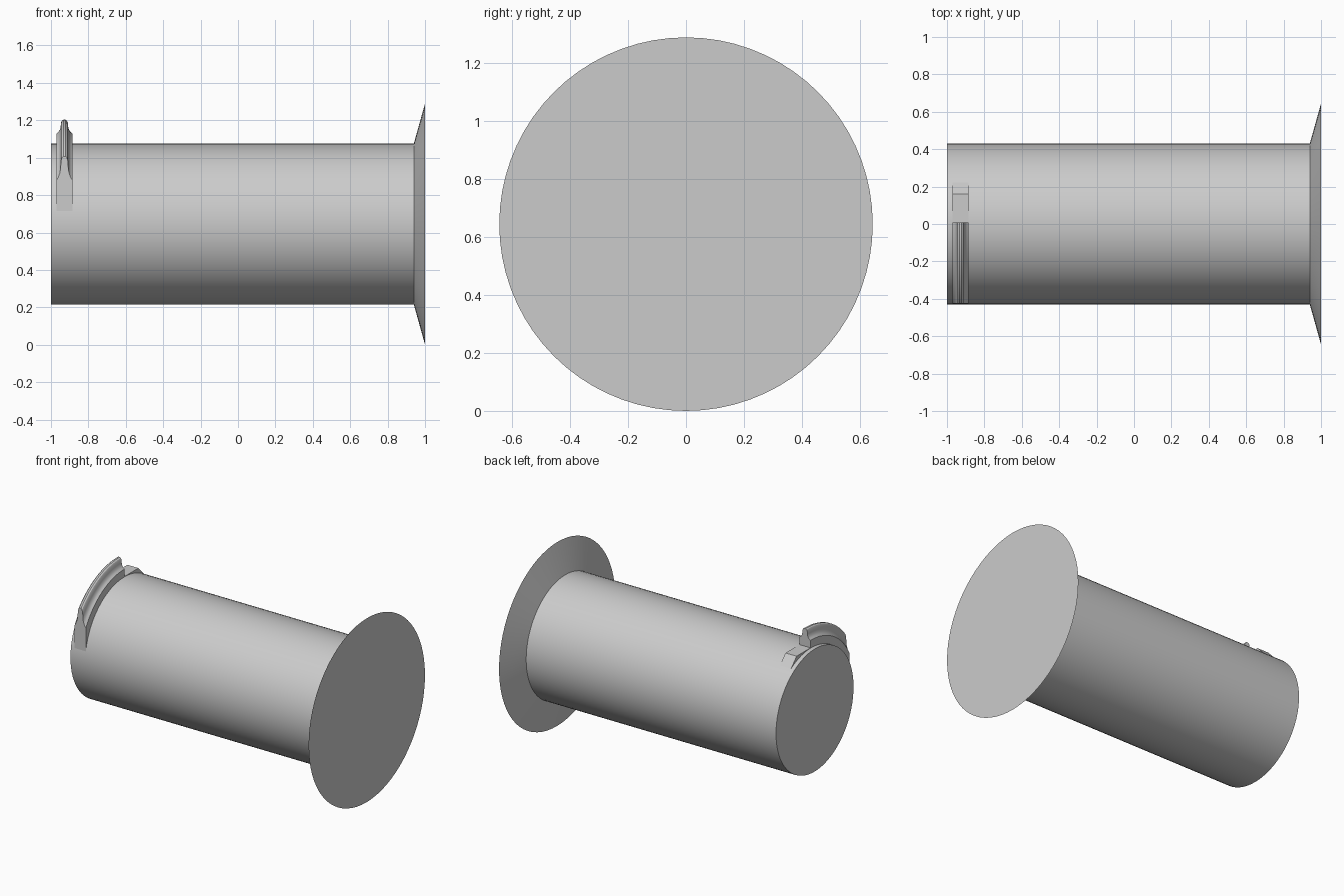
import bpy, bmesh, math

cube = bpy.data.objects.get("Cube")
if cube:
    bpy.data.objects.remove(cube, do_unlink=True)

AXIS_Z = 0.645      # height of the barrel axis
RADIUS = 0.43
BAND_X = -0.928     # centre of the clip band
HALF = 0.043        # half its width

grey = bpy.data.materials.new("light_grey")
grey.use_nodes = True
grey.diffuse_color = (0.6, 0.6, 0.6, 1)
grey.node_tree.nodes["Principled BSDF"].inputs["Base Color"].default_value = (0.6, 0.6, 0.6, 1)


def finish(name, bm, angle=25):
    """Turn a bmesh into a named, smooth shaded object."""
    bmesh.ops.recalc_face_normals(bm, faces=bm.faces)
    mesh = bpy.data.meshes.new(name)
    bm.to_mesh(mesh)
    bm.free()
    mesh.materials.append(grey)
    obj = bpy.data.objects.new(name, mesh)
    bpy.context.collection.objects.link(obj)
    bpy.ops.object.select_all(action='DESELECT')
    obj.select_set(True)
    bpy.context.view_layer.objects.active = obj
    bpy.ops.object.shade_smooth_by_angle(angle=math.radians(angle))
    return obj


def sweep(profile, start, end, steps, closed_profile=False):
    """Sweep (x, radius) points about the barrel axis between two angles."""
    bm = bmesh.new()
    full = abs(end - start) >= 360
    rings = []
    for i in range(steps if full else steps + 1):
        a = math.radians(start + (end - start) * i / steps)
        rings.append([bm.verts.new((x, -r * math.cos(a), AXIS_Z + r * math.sin(a)))
                      for x, r in profile])
    n = len(profile)
    for i in range(steps):
        a, b = rings[i], rings[(i + 1) % len(rings)]
        for j in range(n if closed_profile else n - 1):
            k = (j + 1) % n
            bm.faces.new((a[j], a[k], b[k], b[j]))
    if full:
        for j in (0, n - 1):
            bm.faces.new([ring[j] for ring in rings])
    else:
        bm.faces.new(rings[0])
        bm.faces.new(rings[-1])
    return bm


# Barrel with a plain capped end, and the flared base plate
finish("barrel", sweep([(-1, RADIUS), (0.95, RADIUS)], 0, 360, 72))
finish("flared_base", sweep([(0.94, RADIUS), (1, AXIS_Z)], 0, 360, 72), 15)

# Ridged clip band: half profile of shoulder, concave fillet and round bead, mirrored
half = [(HALF, 0.40), (HALF, 0.484), (0.032, 0.493), (0.024, 0.505), (0.020, 0.522),
        (0.019, 0.540), (0.014, 0.552), (0.006, 0.558)]
profile = [(BAND_X + x, r) for x, r in half] + [(BAND_X - x, r) for x, r in reversed(half)]
bm = sweep(profile, 8, 90.8, 48, closed_profile=True)

# Trim the band's front end with an upright plane
cut = bmesh.ops.bisect_plane(bm, geom=bm.verts[:] + bm.edges[:] + bm.faces[:],
                             plane_co=(0, -0.424, 0), plane_no=(0, -1, 0), clear_outer=True)
edges = [e for e in cut["geom_cut"] if isinstance(e, bmesh.types.BMEdge)]
bmesh.ops.holes_fill(bm, edges=edges, sides=0)
finish("clip_band", bm)

# Low flat tab with a sloping end, behind the band
bm = bmesh.new()
section = [(0, 1.0), (0, 1.077), (0.16, 1.077), (0.222, 1.013), (0.2, 0.98)]
ends = [[bm.verts.new((BAND_X + s * HALF, y, z)) for y, z in section] for s in (-1, 1)]
for loop in ends:
    bm.faces.new(loop)
for i in range(len(section)):
    j = (i + 1) % len(section)
    bm.faces.new((ends[0][i], ends[0][j], ends[1][j], ends[1][i]))
finish("sloping_tab", bm)
